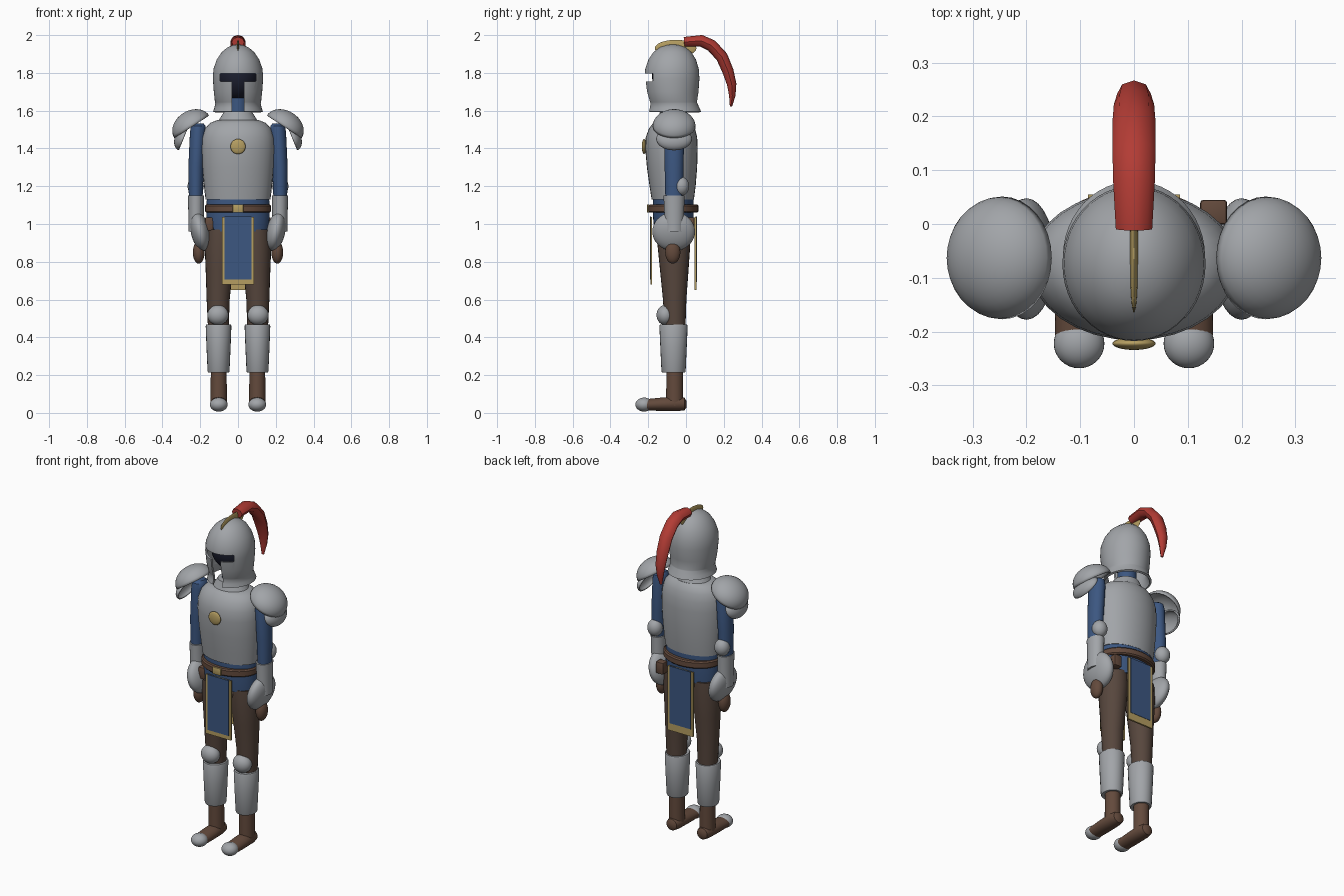
import bpy, bmesh, math
from mathutils import Matrix, Vector

old = bpy.data.objects.get("Cube")
if old:
    bpy.data.objects.remove(old, do_unlink=True)


def material(name, *rgb):
    m = bpy.data.materials.new(name)
    m.use_nodes = True
    m.diffuse_color = (*rgb, 1)
    bsdf = next(n for n in m.node_tree.nodes if n.type == 'BSDF_PRINCIPLED')
    bsdf.inputs["Base Color"].default_value = (*rgb, 1)
    return m


STEEL = material("steel grey", .36, .375, .395)
BLUE = material("cloth blue", .045, .095, .22)
BROWN = material("trouser brown", .095, .062, .047)
LEATHER = material("leather brown", .125, .068, .045)
GOLD = material("gold", .46, .34, .12)
RED = material("plume red", .45, .045, .035)
DARK = material("visor dark", .012, .014, .03)


def finish(bm, name, mat, angle=40):
    bmesh.ops.recalc_face_normals(bm, faces=bm.faces)
    mesh = bpy.data.meshes.new(name)
    bm.to_mesh(mesh)
    bm.free()
    mesh.materials.append(mat)
    ob = bpy.data.objects.new(name, mesh)
    bpy.context.collection.objects.link(ob)
    smooth(ob, angle)
    return ob


def smooth(ob, angle=40):
    bpy.ops.object.select_all(action='DESELECT')
    ob.select_set(True)
    bpy.context.view_layer.objects.active = ob
    bpy.ops.object.shade_smooth_by_angle(angle=math.radians(angle))


def loft(name, mat, sections, axis='Z', sides=32, caps=True):
    """Elliptic sections (position, u, v, ru, rv) joined along an axis."""
    bm = bmesh.new()
    rings = []
    for p, u, v, ru, rv in sections:
        ring = []
        for i in range(sides):
            a = math.tau * i / sides
            x, y = u + ru * math.cos(a), v + rv * math.sin(a)
            ring.append(bm.verts.new((x, y, p) if axis == 'Z' else (x, p, y)))
        rings.append(ring)
    for r, q in zip(rings, rings[1:]):
        for i in range(sides):
            j = (i + 1) % sides
            bm.faces.new((r[i], r[j], q[j], q[i]))
    if caps:
        bm.faces.new(rings[0])
        bm.faces.new(rings[-1])
    return finish(bm, name, mat)


def ellipsoid(name, mat, centre, radii, tilt=0, dome=False):
    """Ellipsoid, or its upper half as a thin shell, tilted about y."""
    bm = bmesh.new()
    bmesh.ops.create_uvsphere(bm, u_segments=32, v_segments=18, radius=1)
    if dome:
        low = [v for v in bm.verts if v.co.z < -.01]
        bmesh.ops.delete(bm, geom=low, context='VERTS')
    size = Matrix.Diagonal((*radii, 1))
    bm.transform(Matrix.Translation(centre) @ Matrix.Rotation(tilt, 4, 'Y') @ size)
    ob = finish(bm, name, mat, 60)
    if dome:
        thicken(ob, .008)
    return ob


def thicken(ob, amount):
    mod = ob.modifiers.new("thickness", 'SOLIDIFY')
    mod.thickness = amount
    mod.offset = -1


def box(name, mat, centre, size, bevel=0):
    bm = bmesh.new()
    bmesh.ops.create_cube(bm, size=1)
    bm.transform(Matrix.Translation(centre) @ Matrix.Diagonal((*size, 1)))
    if bevel:
        bmesh.ops.bevel(bm, geom=bm.edges[:], offset=bevel, segments=2,
                        affect='EDGES', profile=.5)
    return finish(bm, name, mat)


# Torso: breastplate, tunic, belt and collar
loft("breastplate", STEEL, [
    (1.13, 0, -.07, .172, .112), (1.2, 0, -.071, .18, .122),
    (1.3, 0, -.074, .189, .133), (1.4, 0, -.077, .194, .139),
    (1.46, 0, -.077, .19, .136), (1.505, 0, -.074, .175, .122),
    (1.535, 0, -.07, .148, .104), (1.55, 0, -.068, .11, .088)])
loft("tunic", BLUE, [(.96, 0, -.067, .162, .1), (1.04, 0, -.067, .168, .108),
                     (1.14, 0, -.067, .165, .108)])
loft("belt", LEATHER, [(1.06, 0, -.067, .168, .126), (1.067, 0, -.067, .175, .133),
                       (1.096, 0, -.067, .175, .133), (1.103, 0, -.067, .168, .126)])
box("buckle", GOLD, (0, -.2, 1.082), (.056, .012, .042), .003)
loft("collar", STEEL, [(1.535, 0, -.067, .11, .092), (1.55, 0, -.067, .102, .085),
                       (1.595, 0, -.067, .073, .07)])
loft("neck", BLUE, [(1.55, 0, -.06, .052, .052), (1.7, 0, -.06, .052, .052)])
ellipsoid("chest_disc", GOLD, (0, -.222, 1.41), (.04, .012, .04))
ellipsoid("hips", BROWN, (0, -.065, .95), (.15, .09, .09))

# Hanging cloth panels with gold borders
for label, y, bottom, trim, out in (("front", -.184, .68, .026, -1),
                                    ("back", .05, .65, .045, 1)):
    top = 1.038
    box(label + "_panel_border", GOLD, (0, y, (top + bottom) / 2),
        (.17, .01, top - bottom))
    low = bottom + trim
    box(label + "_panel_cloth", BLUE, (0, y + out * .004, (top + low) / 2),
        (.142, .006, top - low + .002))

# Belt pouches
box("right_pouch", LEATHER, (-.152, -.1, 1), (.045, .06, .07), .006)
box("left_pouch", LEATHER, (.148, .022, 1), (.05, .046, .07), .006)

# Arms and legs on both sides
for s, side in ((1, "left"), (-1, "right")):
    ellipsoid(side + "_shoulder_plate", STEEL, (s * .245, -.063, 1.515),
              (.11, .114, .085), s * math.radians(33), True)
    ellipsoid(side + "_shoulder_lame", STEEL, (s * .29, -.063, 1.45),
              (.065, .095, .045), s * math.radians(68), True)
    loft(side + "_upper_arm", BLUE, [
        (1.12, s * .224, -.063, .036, .046), (1.3, s * .222, -.063, .041, .05),
        (1.49, s * .212, -.063, .042, .053), (1.52, s * .21, -.063, .038, .047),
        (1.532, s * .207, -.063, .025, .03)], sides=24)
    ellipsoid(side + "_elbow", STEEL, (s * .224, -.025, 1.2), (.043, .042, .05))
    loft(side + "_forearm_guard", STEEL, [
        (.96, s * .222, -.063, .04, .05), (1.06, s * .222, -.063, .041, .052),
        (1.15, s * .222, -.063, .043, .056)], sides=24)
    ellipsoid(side + "_hand_guard", STEEL, (s * .2, -.065, .96),
              (.05, .113, .105), s * math.radians(12))
    ellipsoid(side + "_hand", LEATHER, (s * .208, -.07, .85), (.031, .04, .06))

    loft(side + "_thigh", BROWN, [
        (.45, s * .104, -.058, .055, .055), (.6, s * .105, -.06, .061, .062),
        (.75, s * .1, -.062, .071, .075), (.88, s * .096, -.064, .08, .086),
        (.97, s * .093, -.064, .078, .084)], sides=24)
    ellipsoid(side + "_knee", STEEL, (s * .106, -.11, .518), (.056, .046, .053))
    loft(side + "_shin_guard", STEEL, [
        (.213, s * .103, -.066, .055, .06), (.22, s * .103, -.066, .058, .064),
        (.35, s * .103, -.066, .064, .07), (.46, s * .103, -.066, .068, .075),
        (.467, s * .103, -.066, .065, .072)], sides=24)
    loft(side + "_ankle", LEATHER, [(.04, s * .102, -.06, .043, .045),
                                    (.24, s * .102, -.06, .042, .044)], sides=24)
    loft(side + "_boot", LEATHER, [
        (.002, s * .102, .046, .018, .018), (-.008, s * .102, .047, .034, .033),
        (-.04, s * .102, .049, .043, .039), (-.13, s * .102, .046, .046, .035),
        (-.22, s * .102, .042, .044, .03)], 'Y', 24)
    ellipsoid(side + "_toe_cap", STEEL, (s * .102, -.222, .044), (.047, .046, .037))

# Helmet shell with a T shaped visor opening
bm_profile = [
    (1.595, 0, -.06, .132, .14), (1.615, 0, -.062, .125, .133),
    (1.64, 0, -.066, .12, .126), (1.645, 0, -.068, .122, .126),
    (1.7, 0, -.072, .128, .138), (1.77, 0, -.074, .133, .145),
    (1.82, 0, -.074, .13, .142), (1.87, 0, -.073, .113, .126),
    (1.91, 0, -.072, .086, .1), (1.935, 0, -.071, .056, .068),
    (1.948, 0, -.07, .025, .03), (1.951, 0, -.07, .001, .001)]
helmet = loft("helmet", STEEL, bm_profile, sides=48, caps=False)
bm = bmesh.new()
bm.from_mesh(helmet.data)
bmesh.ops.holes_fill(bm, edges=[e for e in bm.edges if e.is_boundary
                                and e.verts[0].co.z > 1.9])
bmesh.ops.recalc_face_normals(bm, faces=bm.faces)
if sum(f.normal.z for f in bm.faces if f.calc_center_median().z > 1.9) < 0:
    bmesh.ops.reverse_faces(bm, faces=bm.faces)
bm.to_mesh(helmet.data)
bm.free()
thicken(helmet, .012)
cutters = [box("visor_cutter", DARK, (0, -.2, 1.776), (.19, .16, .043), .006),
           box("breath_cutter", DARK, (0, -.2, 1.655), (.062, .16, .21))]
for cutter in cutters:
    cutter.hide_render = True
    mod = helmet.modifiers.new("opening", 'BOOLEAN')
    mod.operation = 'DIFFERENCE'
    mod.object = cutter
    mod.solver = 'EXACT'
graph = bpy.context.evaluated_depsgraph_get()
cut_mesh = bpy.data.meshes.new_from_object(helmet.evaluated_get(graph))
helmet.modifiers.clear()
helmet.data = cut_mesh
for cutter in cutters:
    bpy.data.objects.remove(cutter, do_unlink=True)
smooth(helmet, 35)
ellipsoid("head", DARK, (0, -.065, 1.785), (.108, .115, .13))
ellipsoid("crest", GOLD, (0, -.055, 1.93), (.008, .11, .045))

# Plume swept along a tapering path
path = [(-.01, 1.963, .027), (.08, 1.97, .031), (.135, 1.945, .032),
        (.19, 1.885, .032), (.222, 1.81, .03), (.242, 1.74, .025),
        (.245, 1.68, .017), (.238, 1.622, .006)]
curve = bpy.data.curves.new("plume", 'CURVE')
curve.dimensions = '3D'
curve.bevel_depth = 1
curve.bevel_resolution = 2
curve.use_fill_caps = True
spline = curve.splines.new('POLY')
spline.points.add(len(path) - 1)
for point, (y, z, r) in zip(spline.points, path):
    point.co = (0, y, z, 1)
    point.radius = r
swept = bpy.data.objects.new("plume_path", curve)
bpy.context.collection.objects.link(swept)
graph = bpy.context.evaluated_depsgraph_get()
bm = bmesh.new()
bm.from_mesh(bpy.data.meshes.new_from_object(swept.evaluated_get(graph)))
bpy.data.objects.remove(swept, do_unlink=True)
bm.transform(Matrix.Diagonal((1.25, 1, 1, 1)))
finish(bm, "plume", RED, 50)
